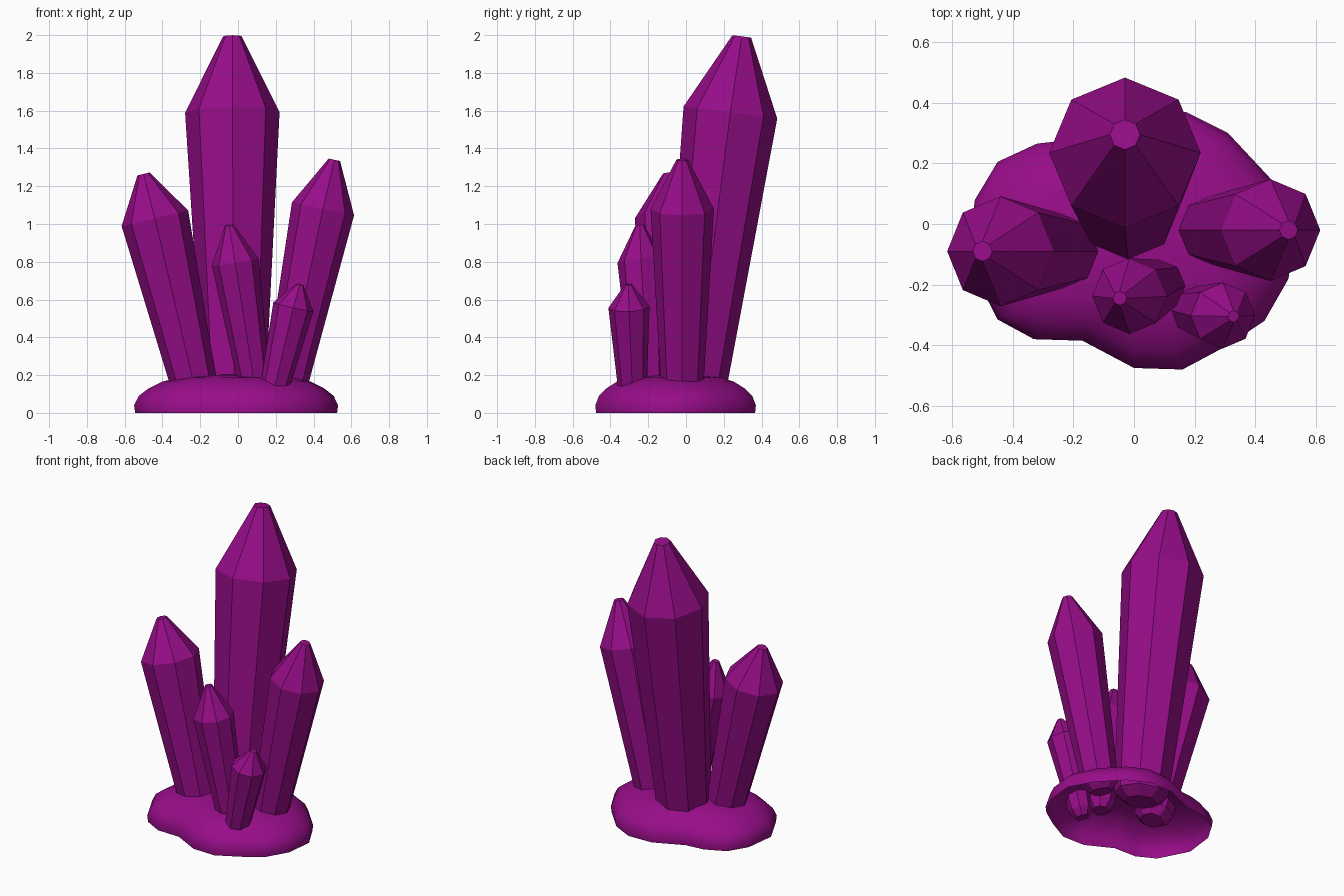
import bpy, bmesh, math
from mathutils import Vector

if "Cube" in bpy.data.objects:
    bpy.data.objects.remove(bpy.data.objects["Cube"])

mat = bpy.data.materials.new("purple_crystal")
mat.diffuse_color = (0.31, 0.004, 0.25, 1)
mat.use_nodes = True
mat.node_tree.nodes["Principled BSDF"].inputs["Base Color"].default_value = mat.diffuse_color


def finish(name, bm):
    bmesh.ops.recalc_face_normals(bm, faces=bm.faces[:])
    mesh = bpy.data.meshes.new(name)
    bm.to_mesh(mesh)
    bm.free()
    mesh.materials.append(mat)
    obj = bpy.data.objects.new(name, mesh)
    bpy.context.collection.objects.link(obj)
    return obj


def bridge(bm, a, b):
    n = len(a)
    for i in range(n):
        bm.faces.new((a[i], a[(i + 1) % n], b[(i + 1) % n], b[i]))


# Eight-sided leaning crystal: foot, tapered shaft, shoulder, blunt tip
def crystal(name, foot, foot_r, shoulder, shoulder_r, tip, tip_r):
    foot, shoulder, tip = Vector(foot), Vector(shoulder), Vector(tip)
    axis = (shoulder - foot).normalized()
    turn = Vector((0, 0, 1)).rotation_difference(axis)
    root = foot - axis * 0.07
    stub = foot - axis * 0.12
    bm = bmesh.new()
    rings = []
    for c, r in ((stub, foot_r * 0.55), (root, foot_r * 0.95),
                 (shoulder, shoulder_r), (tip, tip_r)):
        rings.append([bm.verts.new(c + turn @ Vector(
            (r * math.cos(i * math.pi / 4), r * math.sin(i * math.pi / 4), 0)))
            for i in range(8)])
    for a, b in zip(rings, rings[1:]):
        bridge(bm, a, b)
    bm.faces.new(rings[0])
    bm.faces.new(rings[-1])
    return finish(name, bm)


crystal("main_crystal", (-0.02, 0.055, 0.2), 0.175, (-0.03, 0.235, 1.59), 0.25, (-0.03, 0.295, 1.993), 0.05)
crystal("left_crystal", (-0.245, -0.09, 0.2), 0.127, (-0.44, -0.09, 1.03), 0.181, (-0.50, -0.09, 1.265), 0.033)
crystal("right_crystal", (0.265, -0.02, 0.2), 0.118, (0.45, -0.02, 1.08), 0.168, (0.51, -0.02, 1.34), 0.031)
crystal("front_crystal", (0.08, -0.205, 0.2), 0.088, (-0.015, -0.238, 0.80), 0.125, (-0.047, -0.245, 0.993), 0.023)
crystal("small_crystal", (0.2, -0.285, 0.16), 0.077, (0.293, -0.302, 0.56), 0.109, (0.328, -0.305, 0.68), 0.019)

# Lumpy rock base: outline shrunk upward into a dome, open underneath
outline = [(0.53, 0.0), (0.45, 0.15), (0.31, 0.30), (0.17, 0.37), (0.0, 0.365),
           (-0.19, 0.28), (-0.32, 0.265), (-0.45, 0.205), (-0.525, 0.08),
           (-0.55, -0.12), (-0.45, -0.315), (-0.33, -0.38), (-0.17, -0.385),
           (0.0, -0.475), (0.16, -0.48), (0.31, -0.40), (0.43, -0.32), (0.51, -0.18)]
bm = bmesh.new()
cx, cy = 0.0, -0.06
rings = []
for z, s in ((0, 0.99), (0.04, 1), (0.09, 0.955), (0.13, 0.86),
             (0.165, 0.73), (0.187, 0.57), (0.2, 0.3)):
    rings.append([bm.verts.new((cx + (x - cx) * s, cy + (y - cy) * s, z))
                  for x, y in outline])
for a, b in zip(rings, rings[1:]):
    bridge(bm, a, b)
top = bm.verts.new((cx, cy, 0.205))
for i in range(len(outline)):
    bm.faces.new((rings[-1][i], rings[-1][(i + 1) % len(outline)], top))
base = finish("rock_base", bm)
for p in base.data.polygons:
    p.use_smooth = True
